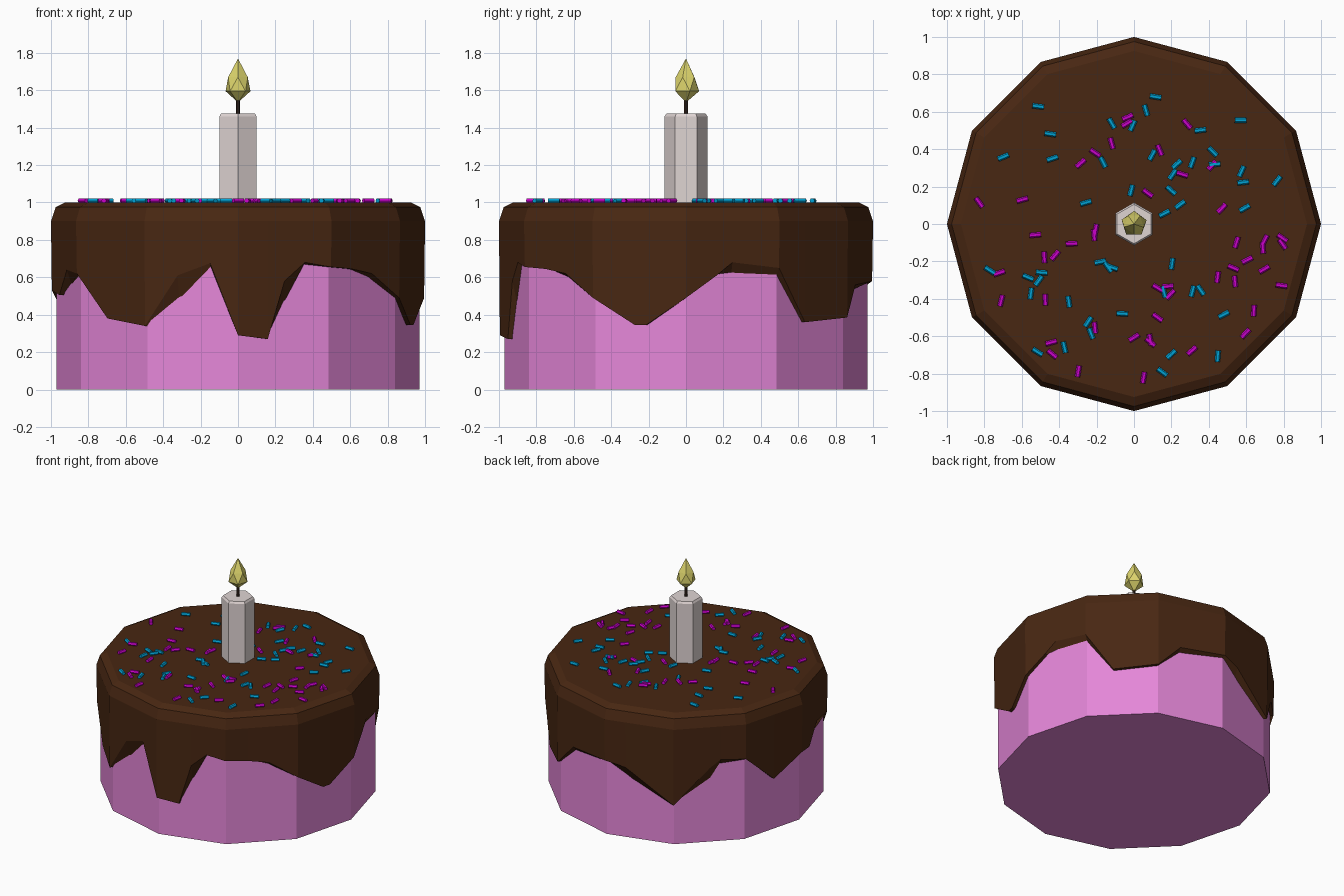
import bpy, bmesh, math, random
from mathutils import Matrix

if "Cube" in bpy.data.objects:
    bpy.data.objects.remove(bpy.data.objects["Cube"])

SIDES = 12


def material(name, r, g, b):
    mat = bpy.data.materials.new(name)
    mat.use_nodes = True
    mat.diffuse_color = (r, g, b, 1)
    shader = next(n for n in mat.node_tree.nodes if n.type == "BSDF_PRINCIPLED")
    shader.inputs["Base Color"].default_value = (r, g, b, 1)
    shader.inputs["Roughness"].default_value = 0.8
    return mat


pink = material("pink sponge", 0.78, 0.24, 0.69)
brown = material("chocolate", 0.065, 0.02, 0.006)
white = material("candle wax", 0.74, 0.66, 0.65)
black = material("wick", 0.03, 0.015, 0.01)
yellow = material("flame yellow", 0.72, 0.66, 0.15)
blue = material("sprinkle blue", 0.0, 0.36, 0.66)
magenta = material("sprinkle magenta", 0.6, 0.0, 0.6)


def finish(bm, name, mat):
    bmesh.ops.recalc_face_normals(bm, faces=bm.faces)
    mesh = bpy.data.meshes.new(name)
    bm.to_mesh(mesh)
    bm.free()
    mesh.materials.append(mat)
    obj = bpy.data.objects.new(name, mesh)
    bpy.context.collection.objects.link(obj)
    return obj


def ring(bm, sides, radius, z, turn=0.0):
    return [bm.verts.new((radius * math.cos(turn + math.tau * i / sides),
                          radius * math.sin(turn + math.tau * i / sides), z))
            for i in range(sides)]


def bridge(bm, low, high):
    n = len(low)
    for i in range(n):
        j = (i + 1) % n
        bm.faces.new((low[i], low[j], high[j], high[i]))


def lathe(name, mat, sides, profile, turn=0.0):
    """Closed prism through (radius, height) rings."""
    bm = bmesh.new()
    rings = [ring(bm, sides, r, z, turn) for r, z in profile]
    for low, high in zip(rings, rings[1:]):
        bridge(bm, low, high)
    bm.faces.new(rings[0])
    bm.faces.new(rings[-1])
    return finish(bm, name, mat)


# Sponge body
lathe("cake_body", pink, SIDES, [(0.97, 0), (0.97, 0.94)])


# Icing: position along the twelve sides, counted from the front vertex
def on_side(u, radius):
    i = math.floor(u)
    t = u - i
    a = math.tau * i / SIDES - math.pi / 2
    b = a + math.tau / SIDES
    return (radius * ((1 - t) * math.cos(a) + t * math.cos(b)),
            radius * ((1 - t) * math.sin(a) + t * math.sin(b)))


# Drip edge: position, height where it meets the sponge, lift of the outer edge
drips = [
    (0, .29, 0), (.32, .27, 0), (.5, .46, .12), (.72, .67, .01), (1, .655, 0),
    (1.3, .645, 0), (1.6, .6, .02), (2, .49, 0), (2.45, .345, 0), (2.57, .345, 0),
    (3, .49, 0), (3.33, .61, 0), (3.5, .62, .06), (4, .61, .04), (4.38, .36, 0),
    (5, .385, 0), (5.33, .53, .03), (6, .57, .01), (6.3, .48, .07), (7, .31, 0),
    (7.5, .48, .1), (7.65, .6, .04), (8, .63, 0), (8.5, .4, 0), (9, .53, 0),
    (9.3, .505, 0), (9.6, .56, .08), (10, .62, 0), (10.45, .38, 0), (11, .34, 0),
    (11.35, .48, .13), (11.7, .655, .02),
]
bm = bmesh.new()
layers = [[bm.verts.new((*on_side(u, 0.967), z)) for u, z, lift in drips],
          [bm.verts.new((*on_side(u, 0.995), z + lift)) for u, z, lift in drips]]
for radius, height in [(1.0, 0.9), (0.975, 0.975), (0.925, 1.0)]:
    layers.append([bm.verts.new((*on_side(u, radius), height)) for u, z, lift in drips])
for low, high in zip(layers, layers[1:]):
    bridge(bm, low, high)
bm.faces.new(layers[-1])
finish(bm, "chocolate_icing", brown)

# Candle and wick
lathe("candle", white, 6, [(0.115, 0.99), (0.115, 1.46), (0.105, 1.475)], math.pi / 6)
lathe("wick", black, 6, [(0.011, 1.47), (0.011, 1.57)])

# Faceted flame: two staggered five-sided rings between two tips
bm = bmesh.new()
lower = ring(bm, 5, 0.07, 1.595, 0.3)
upper = ring(bm, 5, 0.055, 1.67, 0.3 + math.pi / 5)
base = bm.verts.new((0, 0, 1.535))
tip = bm.verts.new((0, 0, 1.77))
for i in range(5):
    j = (i + 1) % 5
    bm.faces.new((base, lower[j], lower[i]))
    bm.faces.new((lower[i], lower[j], upper[i]))
    bm.faces.new((upper[i], lower[j], upper[j]))
    bm.faces.new((tip, upper[i], upper[j]))
finish(bm, "flame", yellow)

# Scattered sprinkles
random.seed(7)
for name, mat in [("blue_sprinkles", blue), ("magenta_sprinkles", magenta)]:
    bm = bmesh.new()
    for _ in range(48):
        angle = random.uniform(0, math.tau)
        radius = 0.86 * math.sqrt(random.uniform(0.04, 1))
        place = (Matrix.Translation((radius * math.cos(angle), radius * math.sin(angle), 1.009))
                 @ Matrix.Rotation(random.uniform(0, math.pi), 4, "Z")
                 @ Matrix.Rotation(math.pi / 2, 4, "Y"))
        bmesh.ops.create_cone(bm, cap_ends=True, segments=6, radius1=0.014,
                              radius2=0.014, depth=0.062, matrix=place)
    finish(bm, name, mat)
